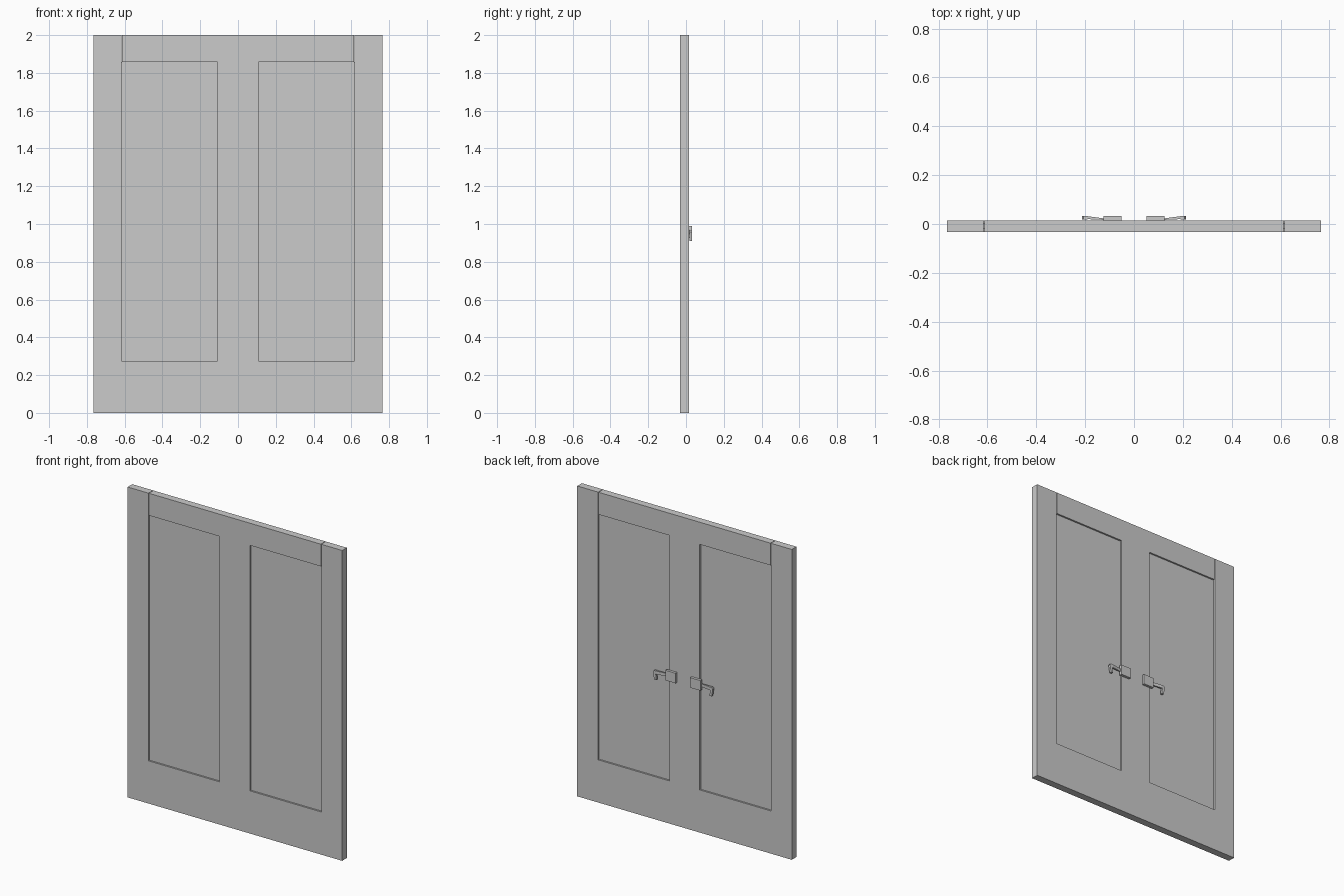
import bpy, bmesh

if "Cube" in bpy.data.objects:
    bpy.data.objects.remove(bpy.data.objects["Cube"])

Y0, Y1 = -0.032, 0.015      # door front and back faces


def make_object(name, bm):
    bmesh.ops.recalc_face_normals(bm, faces=bm.faces)
    mesh = bpy.data.meshes.new(name)
    bm.to_mesh(mesh)
    bm.free()
    ob = bpy.data.objects.new(name, mesh)
    bpy.context.collection.objects.link(ob)
    return ob


def loft(name, a, b):
    """Solid between two matching point loops."""
    bm = bmesh.new()
    va, vb = [bm.verts.new(p) for p in a], [bm.verts.new(p) for p in b]
    n = len(a)
    bm.faces.new(va)
    bm.faces.new(vb)
    for i in range(n):
        j = (i + 1) % n
        bm.faces.new((va[i], va[j], vb[j], vb[i]))
    return make_object(name, bm)


def box(name, x0, x1, y0, y1, z0, z1):
    loop = [(x0, z0), (x1, z0), (x1, z1), (x0, z1)]
    return loft(name, [(x, y0, z) for x, z in loop], [(x, y1, z) for x, z in loop])


# Frame: grid of cells, panel openings and the top rail joints left out
xs = [-0.765, -0.616, -0.613, -0.108, 0.108, 0.613, 0.616, 0.765]
zs = [0, 0.275, 1.857, 2.0]
openings = {(1, 1), (2, 1), (4, 1), (5, 1), (1, 2), (5, 2)}
bm = bmesh.new()
grid = [[bm.verts.new((x, Y0, z)) for z in zs] for x in xs]
for i in range(len(xs) - 1):
    for j in range(len(zs) - 1):
        if (i, j) not in openings:
            bm.faces.new((grid[i][j], grid[i + 1][j], grid[i + 1][j + 1], grid[i][j + 1]))
ext = bmesh.ops.extrude_face_region(bm, geom=bm.faces[:], use_keep_orig=True)
for v in ext["geom"]:
    if isinstance(v, bmesh.types.BMVert):
        v.co.y = Y1
make_object("door_frame", bm)

for side, s in (("left", -1), ("right", 1)):
    # Recessed panel
    xa, xb = sorted((s * 0.108, s * 0.616))
    box(side + "_panel", xa, xb, Y0 + 0.011, Y1 - 0.011, 0.275, 1.857)
    # Handle plate on the back
    xa, xb = sorted((s * 0.052, s * 0.125))
    box(side + "_handle_plate", xa, xb, Y1, 0.032, 0.925, 0.99)

    # Lever arm, widening away from the plate
    def ring(x, y0, y1, z0, z1):
        return [(s * x, y0, z0), (s * x, y1, z0), (s * x, y1, z1), (s * x, y0, z1)]
    loft(side + "_lever_arm", ring(0.125, 0.017, 0.023, 0.947, 0.967),
         ring(0.190, 0.020, 0.032, 0.947, 0.967))
    # Hooked lever end
    hook = [(0.190, 0.967), (0.207, 0.967), (0.213, 0.958), (0.205, 0.91),
            (0.190, 0.91), (0.194, 0.947), (0.190, 0.947)]
    loft(side + "_lever_end", [(s * x, 0.018, z) for x, z in hook],
         [(s * x, 0.032, z) for x, z in hook])
